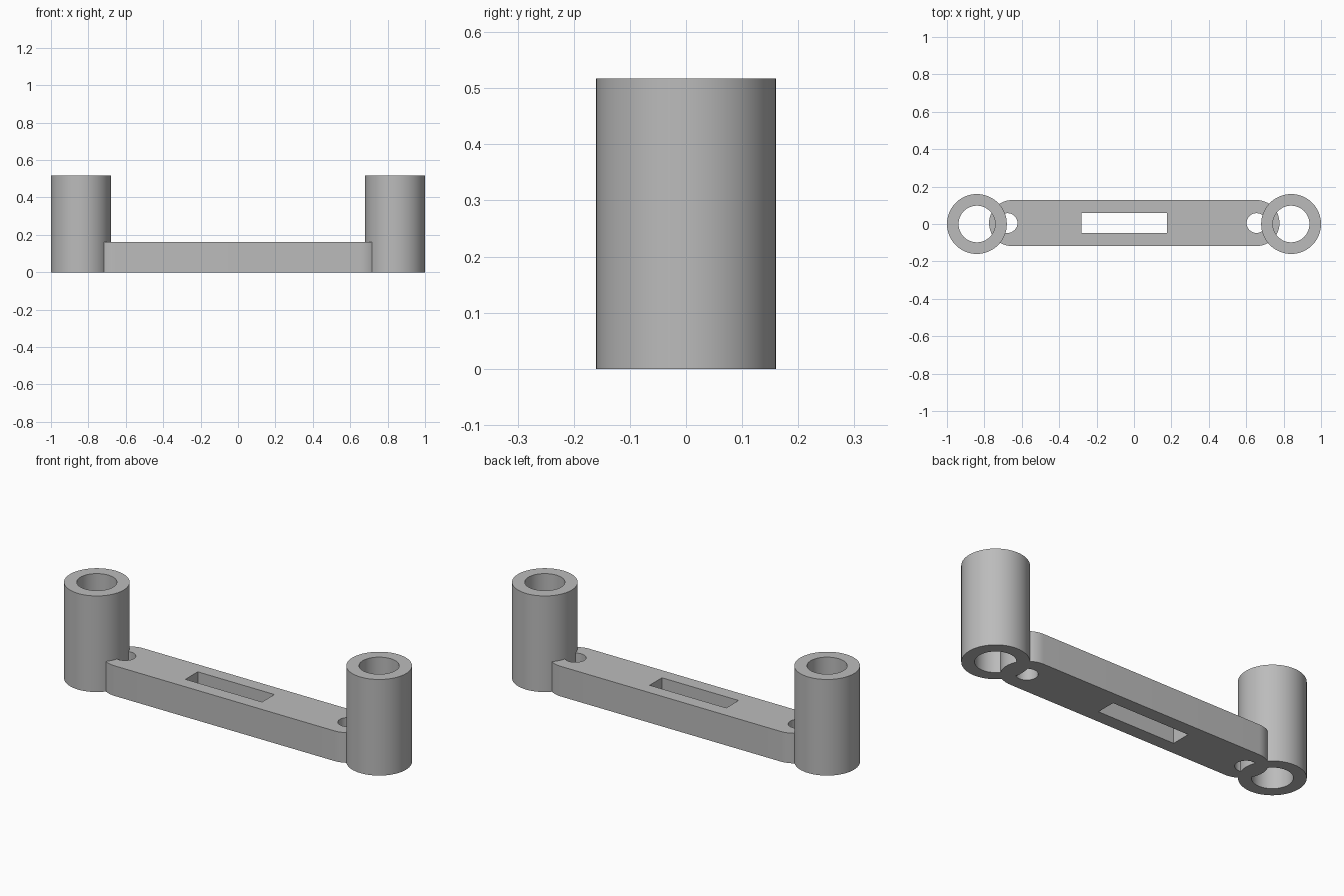
import bpy
import bmesh
from math import cos, sin, pi, radians

default = bpy.data.objects.get("Cube")
if default:
    bpy.data.objects.remove(default, do_unlink=True)

# Single grey material
GREY = (0.50, 0.50, 0.50, 1.0)
grey = bpy.data.materials.new("plain grey")
grey.use_nodes = True
grey.diffuse_color = GREY
grey.node_tree.nodes["Principled BSDF"].inputs["Base Color"].default_value = GREY


def arc(cx, cy, r, start=0.0, sweep=2 * pi, steps=64):
    """Points along an arc; a full circle leaves out the repeated end point."""
    count = steps if sweep >= 2 * pi else steps + 1
    return [(cx + r * cos(start + sweep * i / steps),
             cy + r * sin(start + sweep * i / steps)) for i in range(count)]


def extruded_part(name, outlines, height):
    """Fill an outline with its holes and extrude it up from the ground."""
    bm = bmesh.new()
    edges = []
    for outline in outlines:
        verts = [bm.verts.new((x, y, 0)) for x, y in outline]
        edges += [bm.edges.new((v, verts[i - 1])) for i, v in enumerate(verts)]
    bmesh.ops.triangle_fill(bm, edges=edges, use_beauty=True, normal=(0, 0, 1))
    extruded = bmesh.ops.extrude_face_region(bm, geom=bm.faces[:], use_keep_orig=True)
    top = [v for v in extruded["geom"] if isinstance(v, bmesh.types.BMVert)]
    bmesh.ops.translate(bm, verts=top, vec=(0, 0, height))
    bmesh.ops.recalc_face_normals(bm, faces=bm.faces[:])
    mesh = bpy.data.meshes.new(name)
    bm.to_mesh(mesh)
    bm.free()
    mesh.materials.append(grey)
    obj = bpy.data.objects.new(name, mesh)
    bpy.context.collection.objects.link(obj)
    bpy.ops.object.select_all(action='DESELECT')
    obj.select_set(True)
    bpy.context.view_layer.objects.active = obj
    bpy.ops.object.shade_smooth_by_angle(angle=radians(30))
    return obj


# Upright tubes at both ends
for side, x in (("left", 0.84), ("right", -0.84)):
    extruded_part(side + "_tube", [arc(x, 0, 0.16), arc(x, 0, 0.098)], 0.517)

# Round-ended connecting bar with a slot and two screw holes
BAR_Y = 0.005
BAR_R = 0.123
bar = (arc(0.655, BAR_Y, BAR_R, -pi / 2, pi, 32)
       + arc(-0.652, BAR_Y, BAR_R, pi / 2, pi, 32))
slot = [(-0.28, -0.047), (0.176, -0.047), (0.176, 0.058), (-0.28, 0.058)]
screw_holes = [arc(x, BAR_Y, 0.053, steps=32) for x in (0.655, -0.676)]
extruded_part("connecting_bar", [bar, slot] + screw_holes, 0.162)
